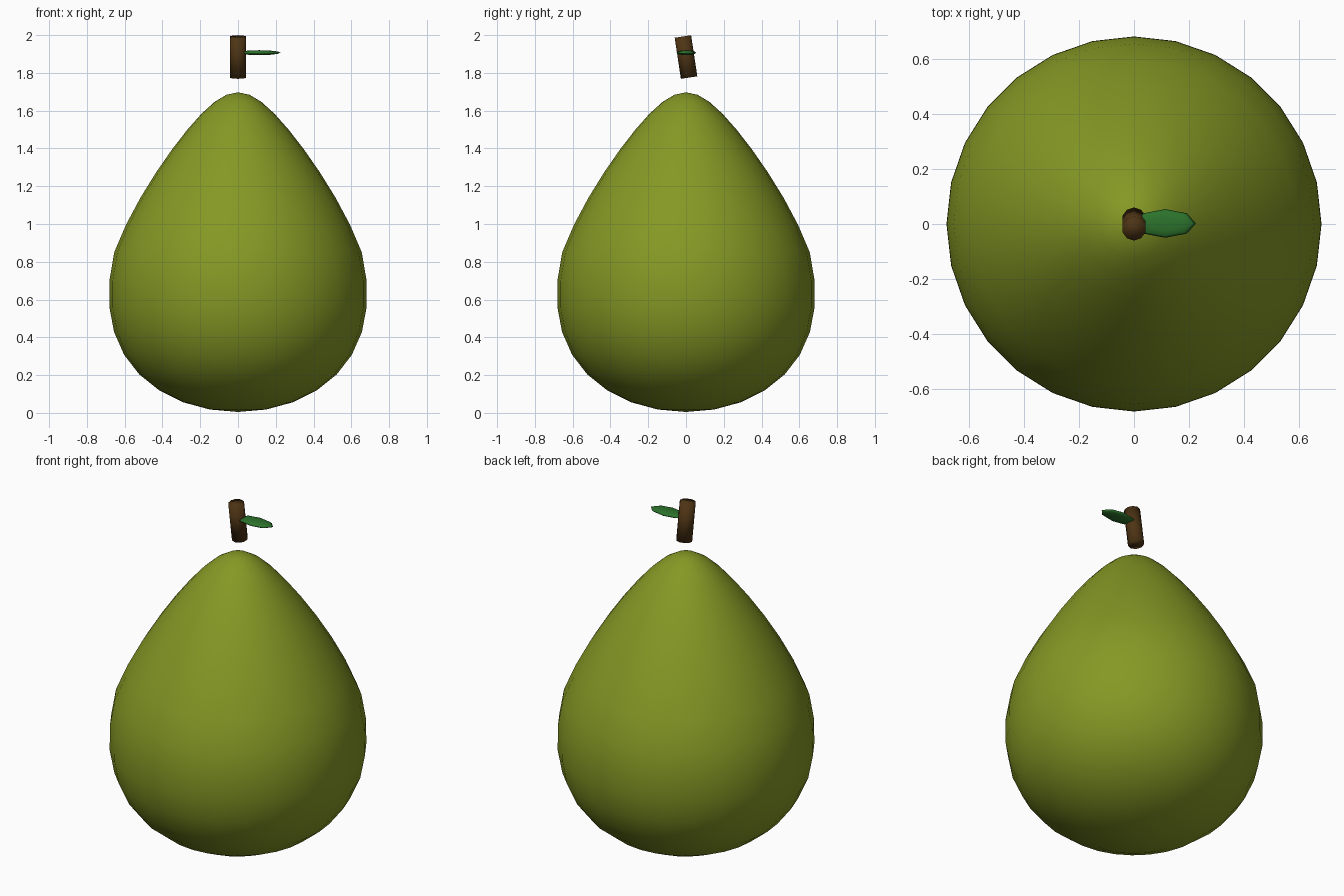
import bpy, bmesh, math
from mathutils import Matrix

if "Cube" in bpy.data.objects:
    bpy.data.objects.remove(bpy.data.objects["Cube"])


def material(name, rgb):
    m = bpy.data.materials.new(name)
    m.diffuse_color = (*rgb, 1.0)
    m.use_nodes = True
    m.node_tree.nodes["Principled BSDF"].inputs["Base Color"].default_value = m.diffuse_color
    return m


def add_object(name, bm, mat):
    bmesh.ops.recalc_face_normals(bm, faces=bm.faces)
    mesh = bpy.data.meshes.new(name)
    bm.to_mesh(mesh)
    bm.free()
    mesh.materials.append(mat)
    mesh.shade_smooth()
    ob = bpy.data.objects.new(name, mesh)
    bpy.context.collection.objects.link(ob)
    return ob


green_skin = material("pear green", (0.235, 0.315, 0.018))
brown_bark = material("stem brown", (0.075, 0.034, 0.007))
leaf_green = material("leaf green", (0.025, 0.17, 0.025))

# Fruit body: sphere tapered towards the top
bm = bmesh.new()
bmesh.ops.create_uvsphere(bm, u_segments=28, v_segments=18, radius=1)
for v in bm.verts:
    c = v.co.z
    width = 0.655 - (0.31 if c > 0 else 0.205) * c
    v.co = (v.co.x * width, v.co.y * width, 0.851 + 0.846 * c)
add_object("fruit_body", bm, green_skin)

# Stem: short ten-sided cylinder, leaning to the front, floating above the fruit
bm = bmesh.new()
bmesh.ops.create_cone(bm, cap_ends=True, segments=10, radius1=.044, radius2=.044,
                      depth=.22, matrix=Matrix.Translation((0, 0, 1.884))
                      @ Matrix.Rotation(math.radians(8.6), 4, 'X'))
add_object("stem", bm, brown_bark)

# Leaf: flattened low-poly sphere to the right of the stem
bm = bmesh.new()
bmesh.ops.create_uvsphere(bm, u_segments=8, v_segments=6, radius=1,
                          matrix=Matrix.Translation((.113, 0.002, 1.907))
                          @ Matrix.Diagonal((.112, .052, .013, 1)))
add_object("leaf", bm, leaf_green)
